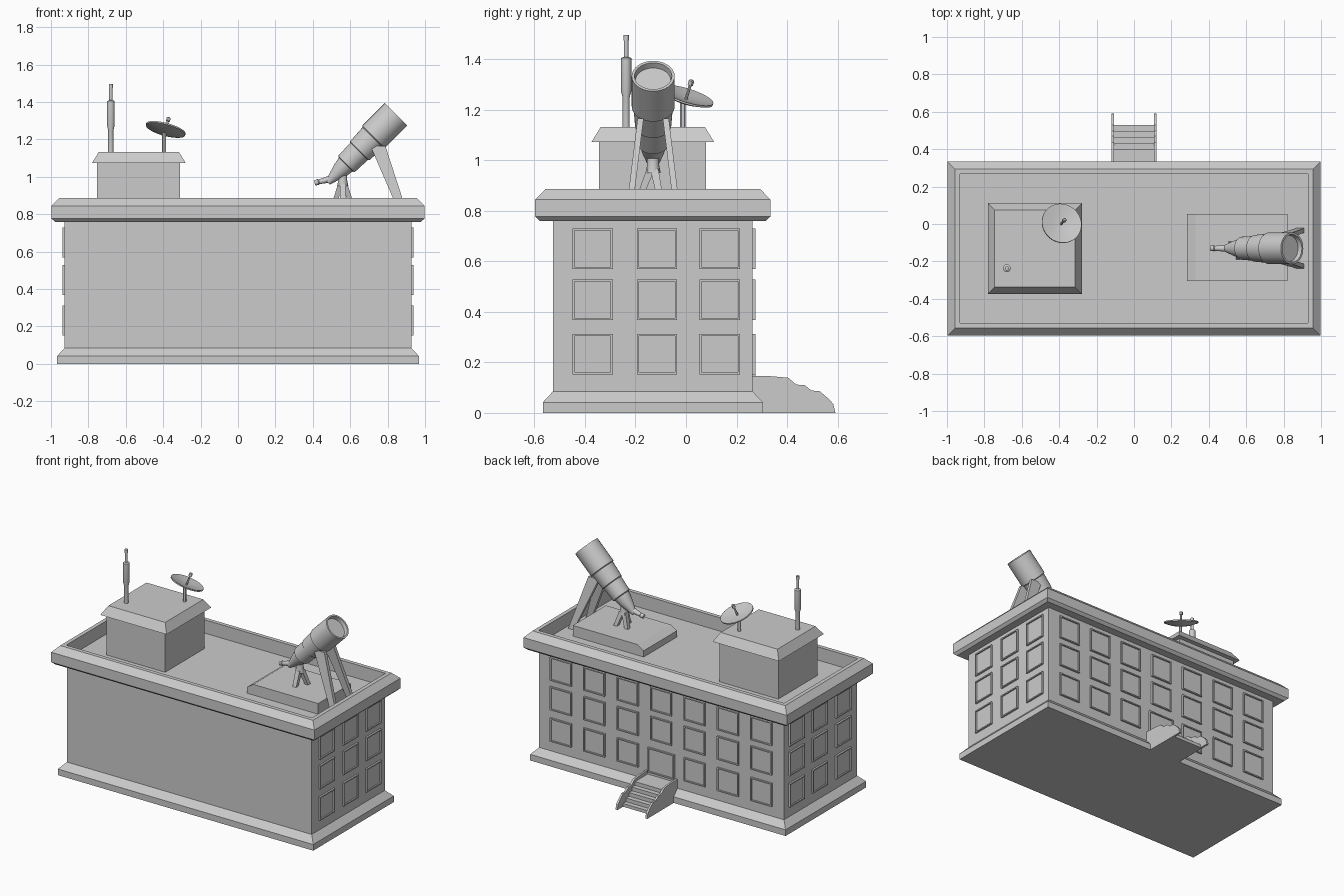
import bpy, bmesh
from math import pi, radians, cos, sin
from mathutils import Vector, Matrix

if "Cube" in bpy.data.objects:
    bpy.data.objects.remove(bpy.data.objects["Cube"])


def finish(name, bm, smooth=False):
    bmesh.ops.recalc_face_normals(bm, faces=bm.faces)
    me = bpy.data.meshes.new(name)
    bm.to_mesh(me)
    bm.free()
    ob = bpy.data.objects.new(name, me)
    bpy.context.collection.objects.link(ob)
    if smooth:
        bpy.ops.object.select_all(action='DESELECT')
        ob.select_set(True)
        bpy.context.view_layer.objects.active = ob
        bpy.ops.object.shade_smooth_by_angle(angle=radians(30))
    return ob


def skin(bm, rings):
    """Bridge equal-length point rings and cap both ends."""
    vs = [[bm.verts.new(p) for p in r] for r in rings]
    n = len(vs[0])
    for a, b in zip(vs, vs[1:]):
        for i in range(n):
            j = (i + 1) % n
            bm.faces.new((a[i], a[j], b[j], b[i]))
    bm.faces.new(vs[0][::-1])
    bm.faces.new(vs[-1])


def rect(x0, x1, y0, y1, z):
    return [(x0, y0, z), (x1, y0, z), (x1, y1, z), (x0, y1, z)]


def rect_loft(name, x0, x1, y0, y1, profile):
    """Rectangle swept up through (outward offset, height) steps."""
    bm = bmesh.new()
    skin(bm, [rect(x0 - o, x1 + o, y0 - o, y1 + o, z) for o, z in profile])
    return finish(name, bm)


def lathe(name, origin, axis, profile, sides=24):
    """Turned part: (distance along axis, radius) steps."""
    rot = Vector(axis).to_track_quat('Z', 'Y')
    bm = bmesh.new()
    skin(bm, [[Vector(origin) + rot @ Vector((r * cos(2 * pi * i / sides), r * sin(2 * pi * i / sides), t))
               for i in range(sides)] for t, r in profile])
    return finish(name, bm, True)


def strut(name, a, size_a, b, size_b):
    bm = bmesh.new()
    skin(bm, [rect(p[0] - s[0], p[0] + s[0], p[1] - s[1], p[1] + s[1], p[2])
              for p, s in ((a, size_a), (b, size_b))])
    return finish(name, bm)


def prism(name, pts, x0, x1):
    """Side outline (y, z) extruded across x."""
    bm = bmesh.new()
    skin(bm, [[(x, y, z) for y, z in pts] for x in (x0, x1)])
    return finish(name, bm)


def panel(bm, centre, w, h, turn):
    """Raised frame with sunken pane, facing +y before turning."""
    m = Matrix.Translation(centre) @ Matrix.Rotation(turn, 4, 'Z')

    def ring(d, y):
        a, b = w / 2 - d, h / 2 - d
        return [m @ Vector(p) for p in ((-a, y, -b), (a, y, -b), (a, y, b), (-a, y, b))]
    skin(bm, [ring(0, -.005), ring(0, .012), ring(.008, .012), ring(.008, .003)])


# Building shell: plinth, walls, cornice, parapet and sunken roof
WX, Y0, Y1 = .927, -.527, .264
rect_loft("building", -WX, WX, Y0, Y1,
          [(.04, 0), (.04, .042), (0, .085), (0, .76), (.052, .76), (.07, .777),
           (.07, .845), (.03, .886), (.003, .886), (.003, .795)])

# Windows on the back and both ends, door in the middle of the back
ROWS = (.65, .448, .233)
bm = bmesh.new()
for r, z in enumerate(ROWS):
    for c in range(-3, 4):
        if r < 2 or c:
            panel(bm, (c * .253, Y1, z), .16, .16, 0)
finish("back_windows", bm)
for name, x, turn in (("right_windows", WX, -pi / 2), ("left_windows", -WX, pi / 2)):
    bm = bmesh.new()
    for z in ROWS:
        for y in (-.37, -.115, .133):
            panel(bm, (x, y, z), .16, .16, turn)
    finish(name, bm)
bm = bmesh.new()
panel(bm, (0, Y1, .225), .2, .17, 0)
finish("door", bm)

# Entrance steps with stepped side walls
outline = [(.25, 0), (.25, .122)]
for i in range(5):
    y, z = .40 + i * .0325, .122 - i * .025
    outline += [(y, z), (y, z - .025 if i < 4 else 0)]
prism("entrance_steps", outline, -.108, .108)
side = [(.25, 0), (.25, .147), (.34, .145), (.405, .139), (.437, .112), (.47, .11), (.497, .088),
        (.528, .087), (.56, .06), (.583, .036), (.592, 0)]
for name, x in (("left_stair_wall", -.12), ("right_stair_wall", .106)):
    prism(name, side, x, x + .014)

# Roof hut
rect_loft("roof_hut", -.755, -.31, -.345, .08, [(0, .79), (0, 1.075)])
rect_loft("hut_roof", -.745, -.315, -.338, .075, [(.036, 1.073), (0, 1.132)])

# Antenna mast
lathe("antenna", (-.68, -.237, 1.125), (0, 0, 1),
      [(0, .014), (.125, .014), (.15, .021), (.28, .021), (.285, .009), (.35, .009),
       (.35, .011), (.372, .011)], 16)

# Dish on its post, with feed rod
C, N = Vector((-.388, .002, 1.25)), Vector((.27, .31, 1)).normalized()
lathe("dish_post", (-.395, -.012, 1.125), (0, 0, 1), [(0, .011), (.118, .011)], 12)
lathe("dish", C, N, [(-.022, .02), (-.014, .065), (0, .109), (.008, .109),
                     (.006, .098), (-.002, .06), (-.008, .015)], 32)
lathe("dish_feed", C, N, [(-.012, .006), (.05, .006), (.052, .011), (.07, .011), (.074, .006)], 12)

# Telescope plinth with sloped end
bm = bmesh.new()
skin(bm, [[(x, y, z) for x, z in ((.283, .785), (.82, .785), (.82, .868), (.33, .868), (.283, .838))]
          for y in (-.305, .053)])
finish("telescope_plinth", bm)

# Telescope tube with sunken lens, then bent eyepiece
TY = -.13
lathe("telescope_tube", (.845, TY, 1.334), (-1, 0, -1),
      [(.025, .07), (0, .074), (0, .085), (.17, .085), (.175, .078), (.275, .072), (.28, .066),
       (.375, .062), (.38, .052), (.42, .045), (.5, .02), (.515, .016)], 32)
lathe("eyepiece", (.497, TY, .99), (-1, 0, -.26),
      [(0, .019), (.065, .013), (.07, .016), (.09, .014)], 16)

# Pedestal under the tube: collar and three splayed feet
lathe("pedestal_collar", (.56, TY, .95), (0, 0, 1), [(0, .03), (.03, .024), (.1, .024)], 16)
for i in range(3):
    a = 2 * pi * i / 3 + pi / 2 + pi / 3
    strut(f"pedestal_foot_{i}", (.56 + .05 * cos(a), TY + .05 * sin(a), .862), (.013, .013),
          (.56 + .01 * cos(a), TY + .01 * sin(a), .965), (.016, .016))

# Long rear support legs, one each side
for name, s in (("left_leg", -1), ("right_leg", 1)):
    strut(name, (.89, TY + s * .096, .79), (.02, .012), (.748, TY + s * .05, 1.165), (.04, .012))
